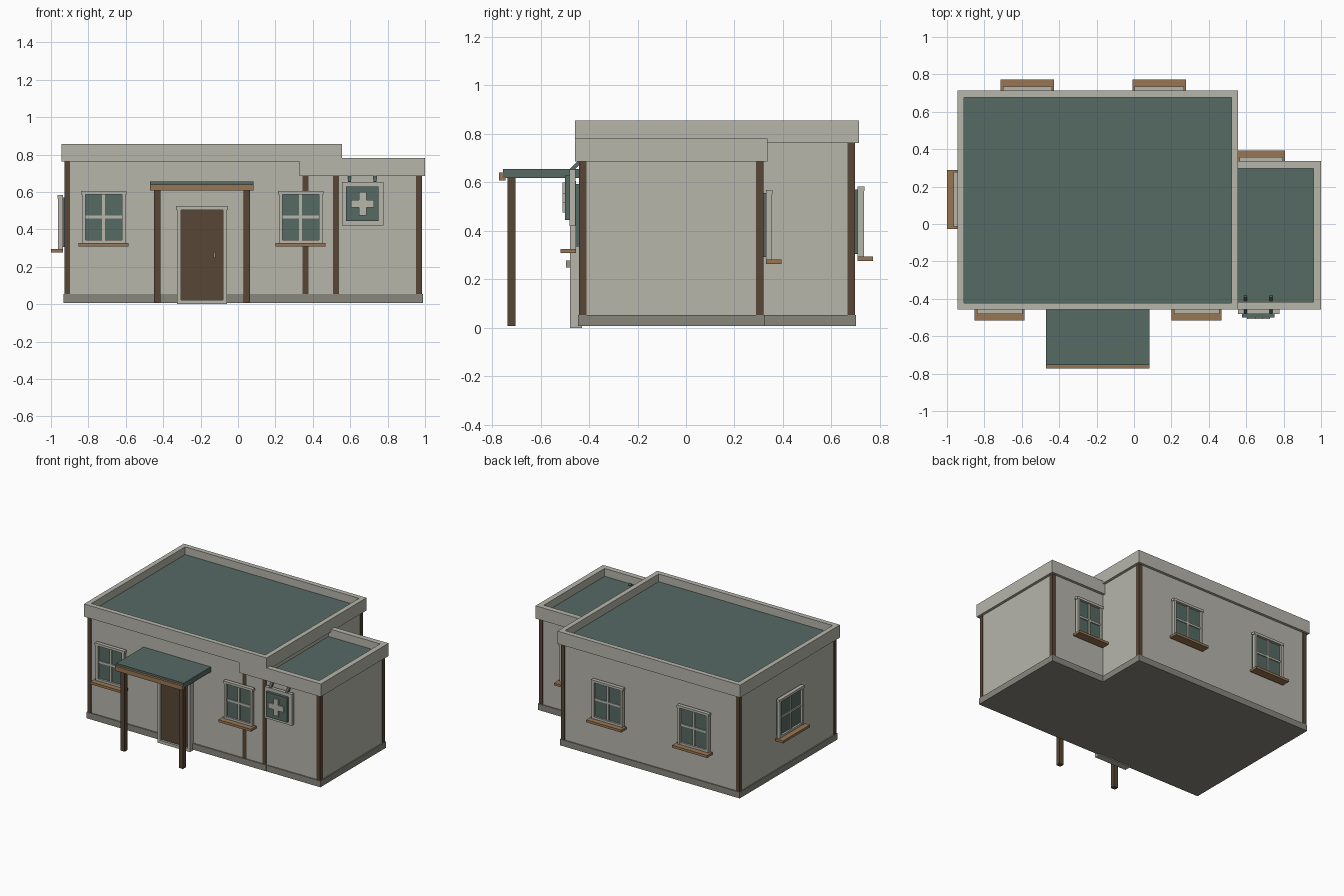
import bpy, math
from mathutils import Vector, Matrix

if "Cube" in bpy.data.objects:
    bpy.data.objects.remove(bpy.data.objects["Cube"])

def material(name, rgb):
    m = bpy.data.materials.new(name)
    m.diffuse_color = (*rgb, 1)
    m.use_nodes = True
    m.node_tree.nodes["Principled BSDF"].inputs["Base Color"].default_value = m.diffuse_color
    return m

PLASTER = material("plaster", (0.47, 0.465, 0.41))
PLINTH = material("plinth_grey", (0.245, 0.24, 0.205))
TEAL = material("teal", (0.093, 0.142, 0.127))
DARK = material("dark_timber", (0.095, 0.061, 0.036))
WOOD = material("light_timber", (0.315, 0.182, 0.085))
METAL = material("handle_metal", (0.35, 0.30, 0.21))

def boxes(name, mat, specs, matrix=Matrix()):
    """One object made of boxes given as (x0, x1, y0, y1, z0, z1)."""
    verts, faces = [], []
    for x0, x1, y0, y1, z0, z1 in specs:
        n = len(verts)
        verts += [(x, y, z) for z in (z0, z1) for x, y in ((x0, y0), (x1, y0), (x1, y1), (x0, y1))]
        faces += [[n + i for i in f] for f in ((3, 2, 1, 0), (4, 5, 6, 7), (0, 1, 5, 4),
                                               (1, 2, 6, 5), (2, 3, 7, 6), (3, 0, 4, 7))]
    me = bpy.data.meshes.new(name)
    me.from_pydata([matrix @ Vector(v) for v in verts], [], faces)
    me.materials.append(mat)
    ob = bpy.data.objects.new(name, me)
    bpy.context.collection.objects.link(ob)
    return ob

def block(name, x0, x1, y0, y1, wall_top, top, t):
    """Flat-roofed block: plinth, walls, corner posts, roof and parapet of thickness t."""
    boxes(name + "_walls", PLASTER, [(x0, x1, y0, y1, 0.02, wall_top + 0.005)])
    e = 0.008
    boxes(name + "_plinth", PLINTH, [(x0 - e, x1 + e, y0 - e, y1 + e, 0.007, 0.053)])
    p, w = 0.004, 0.027
    boxes(name + "_corner_posts", DARK,
          [(a, a + w + p, b, b + w + p, 0.053, wall_top + 0.004)
           for a in (x0 - p, x1 - w) for b in (y0 - p, y1 - w)])
    o = 0.02
    X0, X1, Y0, Y1 = x0 - o, x1 + o, y0 - o, y1 + o
    boxes(name + "_roof", TEAL, [(X0 + 0.01, X1 - 0.01, Y0 + 0.01, Y1 - 0.01, wall_top + 0.002, wall_top + 0.037)])
    boxes(name + "_parapet", PLASTER,
          [(X0, X1, Y0, Y0 + t, wall_top, top), (X0, X1, Y1 - t, Y1, wall_top, top),
           (X0, X0 + t, Y0 + t, Y1 - t, wall_top, top), (X1 - t, X1, Y0 + t, Y1 - t, wall_top, top)])

block("main", -0.924, 0.536, -0.438, 0.693, 0.762, 0.856, 0.036)
block("annex", 0.35, 0.98, -0.437, 0.316, 0.686, 0.781, 0.04)

def window(name, x, y, angle, width, z0, z1):
    """Four-pane window; local -y points out of the wall, z0 is the sill bottom."""
    m = Matrix.Translation((x, y, 0)) @ Matrix.Rotation(math.radians(angle), 4, 'Z')
    s, h = width / 2, width / 2 - 0.018
    b = z0 + 0.018
    mid = (b + z1) / 2
    boxes(name + "_glass", TEAL, [(-h + 0.012, h - 0.012, -0.022, 0.01, b + 0.01, z1 - 0.012)], m)
    boxes(name + "_frame", PLASTER,
          [(-h, -h + 0.018, -0.038, -0.012, b, z1 - 0.018), (h - 0.018, h, -0.038, -0.012, b, z1 - 0.018),
           (-h - 0.006, h + 0.006, -0.04, -0.012, z1 - 0.018, z1),
           (-h + 0.018, h - 0.018, -0.036, -0.012, b, b + 0.016),
           (-0.008, 0.008, -0.03, -0.014, b, z1 - 0.018),
           (-h + 0.018, h - 0.018, -0.029, -0.014, mid - 0.008, mid + 0.008)], m)
    boxes(name + "_sill", WOOD, [(-s, s, -0.076, -0.012, z0, b)], m)

for i, x in enumerate((-0.718, 0.335)):
    window(f"front_window_{i + 1}", x, -0.441, 0, 0.267, 0.308, 0.605)
for i, x in enumerate((-0.57, 0.135)):
    window(f"back_window_{i + 1}", x, 0.696, 180, 0.287, 0.276, 0.583)
window("annex_back_window", 0.68, 0.317, 180, 0.255, 0.264, 0.568)
window("left_window", -0.924, 0.132, -90, 0.315, 0.277, 0.583)

# Door with frame and handle
boxes("door", DARK, [(-0.308, -0.08, -0.462, -0.43, 0.022, 0.505)])
boxes("door_frame", PLASTER, [(-0.326, -0.306, -0.478, -0.43, 0, 0.505), (-0.080, -0.060, -0.478, -0.43, 0, 0.505),
                              (-0.332, -0.054, -0.48, -0.43, 0.504, 0.524),
                              (-0.306, -0.080, -0.478, -0.43, 0, 0.022)])
boxes("door_handle", METAL, [(-0.132, -0.119, -0.495, -0.46, 0.25, 0.278)])

# Porch canopy, fascia beam and posts
boxes("canopy_roof", TEAL, [(-0.47, 0.083, -0.755, -0.43, 0.618, 0.656)])
boxes("canopy_fascia", WOOD, [(-0.47, 0.083, -0.772, -0.745, 0.608, 0.641)])
boxes("porch_posts", DARK, [(x, x + 0.034, -0.736, -0.703, 0.007, 0.622) for x in (-0.449, 0.03)])

# Hanging sign with cross
boxes("sign_board", PLASTER, [(0.555, 0.778, -0.48, -0.455, 0.42, 0.653)])
boxes("sign_panel", TEAL, [(0.578, 0.752, -0.5, -0.478, 0.445, 0.628)])
cx, cz, a, w = 0.666, 0.537, 0.062, 0.02
boxes("sign_cross", PLASTER, [(cx - a, cx + a, -0.509, -0.498, cz - w, cz + w),
                              (cx - w, cx + w, -0.509, -0.498, cz + w, cz + a),
                              (cx - w, cx + w, -0.509, -0.498, cz - a, cz - w)])

# Slanted hooks that carry the sign
for i, x in enumerate((0.595, 0.732)):
    m = Matrix.Translation((x, -0.43, 0.693)) @ Matrix.Rotation(math.radians(45), 4, 'X')
    boxes(f"sign_hook_{i + 1}", TEAL, [(-0.008, 0.008, -0.06, 0.06, -0.008, 0.008)], m)
